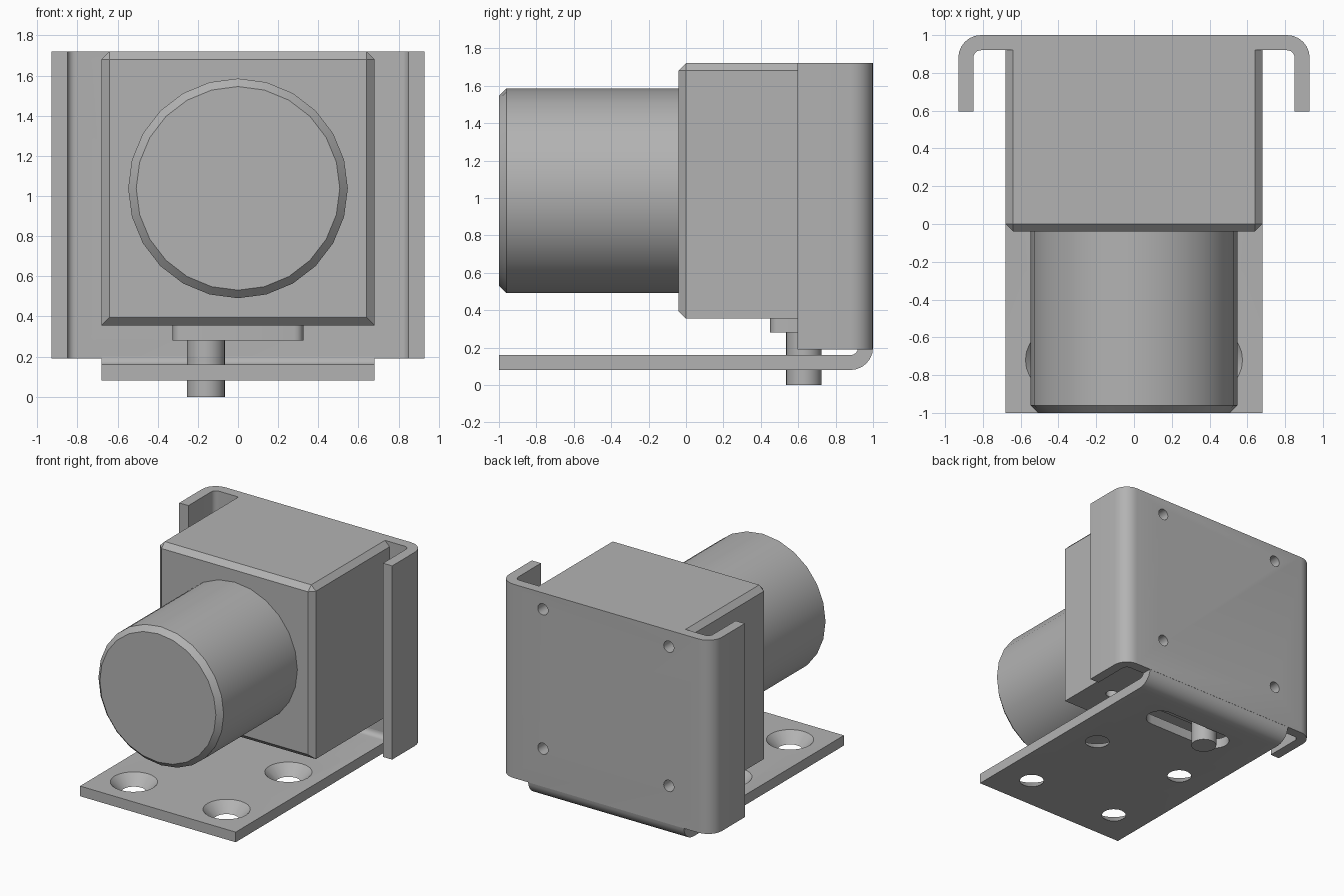
import bpy, bmesh, math
from mathutils import Matrix

if "Cube" in bpy.data.objects:
    bpy.data.objects.remove(bpy.data.objects["Cube"])

T = 0.08          # sheet thickness
BEND = 0.12       # outer bend radius
PIN_Y = 0.63

grey = bpy.data.materials.new("plain grey")
grey.use_nodes = True
colour = (0.45, 0.45, 0.45, 1)
grey.diffuse_color = colour
grey.node_tree.nodes["Principled BSDF"].inputs["Base Color"].default_value = colour


def make(name, bm):
    bmesh.ops.recalc_face_normals(bm, faces=bm.faces)
    mesh = bpy.data.meshes.new(name)
    bm.to_mesh(mesh)
    bm.free()
    mesh.materials.append(grey)
    ob = bpy.data.objects.new(name, mesh)
    bpy.context.collection.objects.link(ob)
    return ob


def arc(cx, cy, r, start, end, steps=6):
    angles = [math.radians(start + (end - start) * i / steps) for i in range(steps + 1)]
    return [(cx + r * math.cos(a), cy + r * math.sin(a)) for a in angles]


def prism(name, points, low, high, axis="Z"):
    """Extrude a closed (x, y) profile along z, or a (y, z) profile along x."""
    bm = bmesh.new()
    place = (lambda p: (p[0], p[1], low)) if axis == "Z" else (lambda p: (low, p[0], p[1]))
    face = bm.faces.new([bm.verts.new(place(p)) for p in points])
    new = bmesh.ops.extrude_face_region(bm, geom=[face])["geom"]
    d = high - low
    bmesh.ops.translate(bm, vec=(0, 0, d) if axis == "Z" else (d, 0, 0),
                        verts=[v for v in new if isinstance(v, bmesh.types.BMVert)])
    return make(name, bm)


def cone(name, centre, r_low, r_high, depth, sides=24, along_y=False):
    """Cylinder or cone along z, or along y when asked."""
    bm = bmesh.new()
    turn = Matrix.Rotation(math.pi / 2, 4, "X") if along_y else Matrix()
    bmesh.ops.create_cone(bm, cap_ends=True, segments=sides, radius1=r_low, radius2=r_high,
                          depth=depth, matrix=Matrix.Translation(centre) @ turn)
    return make(name, bm)


def cut(ob, cutters):
    for c in cutters:
        m = ob.modifiers.new("cut", "BOOLEAN")
        m.operation, m.solver, m.object = "DIFFERENCE", "EXACT", c
    select(ob)
    for m in list(ob.modifiers):
        bpy.ops.object.modifier_apply(modifier=m.name)
    for c in cutters:
        bpy.data.objects.remove(c)


def select(ob):
    bpy.ops.object.select_all(action="DESELECT")
    ob.select_set(True)
    bpy.context.view_layer.objects.active = ob


# Back plate with two side flanges bent forwards
W, FRONT = 0.93, 0.595
right_half = [(W - T, FRONT), (W, FRONT)] + arc(W - BEND, 1 - BEND, BEND, 0, 90)
inner = arc(W - BEND, 1 - BEND, BEND - T, 90, 0)
profile = right_half + [(-x, y) for x, y in reversed(right_half)]
profile += [(-x, y) for x, y in reversed(inner)] + inner
back_plate = prism("back_plate", profile, 0.19, 1.72)
cut(back_plate, [cone("cutter", (x, 0.96, z), 0.045, 0.045, 0.2, 16, True)
                 for x in (-0.55, 0.55) for z in (0.49, 1.59)])

# Base plate, bent up into the back plate
z0 = 0.08
side = [(-1, z0)] + arc(1 - BEND, z0 + BEND, BEND, -90, 0)
side += arc(1 - BEND, z0 + BEND, BEND - T, 0, -90) + [(-1, z0 + T)]
base_plate = prism("base_plate", side, -0.68, 0.68, "X")
slot = arc(0.265, PIN_Y, 0.11, -90, 90, 12) + arc(-0.265, PIN_Y, 0.11, 90, 270, 12)
holes = [prism("cutter", slot, 0, 0.3)]
# Countersunk holes, extended slightly past both faces
holes += [cone("cutter", (x, y, z0 + T / 2), 0.08, 0.18, 0.1)
          for x in (-0.405, 0.405) for y in (-0.72, 0.05)]
cut(base_plate, holes)

# Box body with chamfered front and upper side edges
bm = bmesh.new()
bmesh.ops.create_cube(bm, size=1, matrix=Matrix.Translation((0, 0.44, 1.0375))
                      @ Matrix.Diagonal((1.36, 0.96, 1.365, 1)))


def chamfered(e):
    a, b = (v.co for v in e.verts)
    front = max(a.y, b.y) < 0
    upper_side = min(a.z, b.z) > 1.5 and abs(a.x - b.x) < 0.01
    return front or upper_side


bmesh.ops.bevel(bm, geom=[e for e in bm.edges if chamfered(e)], offset=0.04,
                segments=1, affect="EDGES")
body = make("body", bm)
cut(body, [cone("cutter", (x, 0.31, 0.355), 0.045, 0.045, 0.12, 16) for x in (-0.48, 0.48)]
    + [cone("cutter", (x, 0.92, z), 0.045, 0.045, 0.12, 16, True)
       for x in (-0.55, 0.55) for z in (0.49, 1.59)])

# Large round knob with a chamfered front rim
R, rim = 0.547, 0.04
knob = cone("knob", (0, -0.5, 1.038), R, R, 0.92, 24, True)
knob_rim = cone("knob_rim", (0, -0.98, 1.038), R, R - rim, rim, 24, True)
# Open the hidden caps where rim and knob meet, then join them
for ob, y in ((knob, -0.96), (knob_rim, -0.96)):
    bm = bmesh.new()
    bm.from_mesh(ob.data)
    caps = [f for f in bm.faces if abs(f.calc_center_median().y - y) < 0.001]
    bmesh.ops.delete(bm, geom=caps, context="FACES_ONLY")
    bm.to_mesh(ob.data)
    bm.free()
select(knob)
knob_rim.select_set(True)
bpy.ops.object.join()
bm = bmesh.new()
bm.from_mesh(knob.data)
bmesh.ops.remove_doubles(bm, verts=bm.verts, dist=0.001)
bm.to_mesh(knob.data)
bm.free()

# Sliding block and pin below the body
c, hx, hy = 0.045, 0.325, 0.18
block = []
for sx, sy, a in ((1, -1, -90), (1, 1, 0), (-1, 1, 90), (-1, -1, 180)):
    block += arc(sx * (hx - c), PIN_Y + sy * (hy - c), c, a, a + 90, 4)
slide_block = prism("slide_block", block, 0.28, 0.36)
pin = cone("pin", (-0.16, PIN_Y, 0.145), 0.095, 0.095, 0.29)

for ob in (back_plate, base_plate, body, knob, slide_block, pin):
    select(ob)
    bpy.ops.object.shade_smooth_by_angle(angle=math.radians(30))
